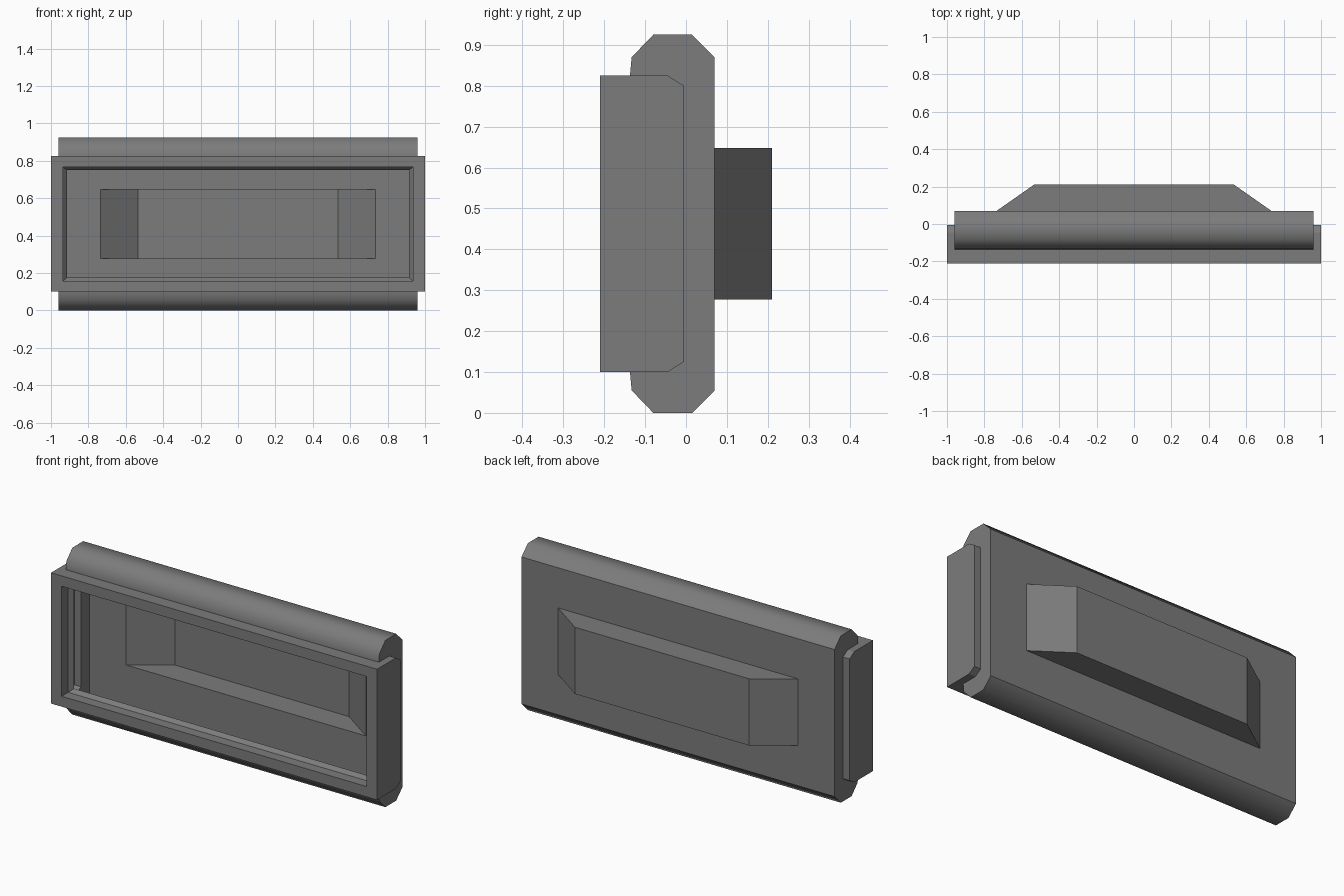
import bpy
import bmesh
import math
from mathutils import Vector

cube = bpy.data.objects.get("Cube")
if cube:
    bpy.data.objects.remove(cube, do_unlink=True)

MID = 0.4625                       # mid height of the whole housing
CENTRE = Vector((0, -0.05, MID))
BODY_X, FRAME_X = 0.96, 1.0

grey = bpy.data.materials.new("plain grey")
grey.use_nodes = True
colour = (0.2, 0.2, 0.2, 1)
grey.diffuse_color = colour
grey.node_tree.nodes["Principled BSDF"].inputs["Base Color"].default_value = colour


def finish(name, bm, outward=True, smooth=None):
    """Turn a bmesh into an object, with faces pointing away from the centre."""
    bmesh.ops.remove_doubles(bm, verts=bm.verts, dist=0.0005)
    bm.normal_update()
    if outward:
        for f in bm.faces:
            if f.normal.dot(f.calc_center_median() - CENTRE) < 0:
                f.normal_flip()
    mesh = bpy.data.meshes.new(name)
    bm.to_mesh(mesh)
    bm.free()
    mesh.materials.append(grey)
    obj = bpy.data.objects.new(name, mesh)
    bpy.context.collection.objects.link(obj)
    if smooth:
        bpy.ops.object.select_all(action='DESELECT')
        obj.select_set(True)
        bpy.context.view_layer.objects.active = obj
        bpy.ops.object.shade_smooth_by_angle(angle=math.radians(smooth))


def strip(bm, profile, x0, x1):
    """Sweep an open (y, z from middle) profile along x."""
    for (ya, za), (yb, zb) in zip(profile, profile[1:]):
        bm.faces.new([bm.verts.new((x, y, MID + z)) for x, y, z in
                      ((x0, ya, za), (x1, ya, za), (x1, yb, zb), (x0, yb, zb))])


def end_cap(bm, profile, x):
    bm.faces.new([bm.verts.new((x, y, MID + z)) for y, z in profile])


def nested_rects(bm, rects, close=False):
    """Bridge rectangles given as half width, half height and depth."""
    loops = [[bm.verts.new((sx * hx, y, MID + sz * hz))
              for sx, sz in ((-1, -1), (1, -1), (1, 1), (-1, 1))]
             for hx, hz, y in rects]
    for a, b in zip(loops, loops[1:]):
        for i in range(4):
            j = (i + 1) % 4
            bm.faces.new((a[i], a[j], b[j], b[i]))
    if close:
        bm.faces.new(loops[-1])


def flipped(profile):
    return [(y, -z) for y, z in reversed(profile)]


# Half profiles, front to back
body_edge = [(-0.137, 0.3625), (-0.133, 0.4075), (-0.08, 0.4625),
             (0.015, 0.4625), (0.07, 0.4075)]
frame_edge = [(-0.21, 0.3625), (-0.045, 0.3625), (-0.005, 0.3375)]

# Rounded rails along the top and bottom of the body
for name, edge in (("top_rail", body_edge), ("bottom_rail", flipped(body_edge))):
    bm = bmesh.new()
    strip(bm, edge, -BODY_X, BODY_X)
    finish(name, bm, smooth=60)

# Body ends, wrapped around the back of the frame
body_end = body_edge + flipped(body_edge) + flipped(frame_edge[1:])[::-1][::-1]
body_end = body_edge + flipped(body_edge) + [(y, -z) for y, z in frame_edge[1:]] \
    + frame_edge[:0:-1]
frame_end = frame_edge + flipped(frame_edge)
for name, s in (("left", 1), ("right", -1)):
    bm = bmesh.new()
    end_cap(bm, body_end, s * BODY_X)
    finish(name + "_body_end", bm)
    # Frame end block, with its chamfered back flange
    bm = bmesh.new()
    end_cap(bm, frame_end, s * FRAME_X)
    strip(bm, frame_end, s * BODY_X, s * FRAME_X)
    finish(name + "_frame_end", bm)

# Long top and bottom sides of the frame
bm = bmesh.new()
for s in (-1, 1):
    strip(bm, [(-0.21, s * 0.3625), (-0.137, s * 0.3625)], -BODY_X, BODY_X)
finish("frame_sides", bm)

# Front rim with its chamfered inner lip
bm = bmesh.new()
nested_rects(bm, [(FRAME_X, 0.3625, -0.21), (0.935, 0.305, -0.21),
                  (0.935, 0.305, -0.153), (0.915, 0.2875, -0.13)])
finish("front_rim", bm, outward=False)

# Back panel with the hollow tapered bulge
bm = bmesh.new()
nested_rects(bm, [(BODY_X, 0.4075, 0.07), (0.735, 0.185, 0.07),
                  (0.535, 0.185, 0.21)], close=True)
bmesh.ops.reverse_faces(bm, faces=bm.faces)
finish("back_panel", bm, outward=False)
